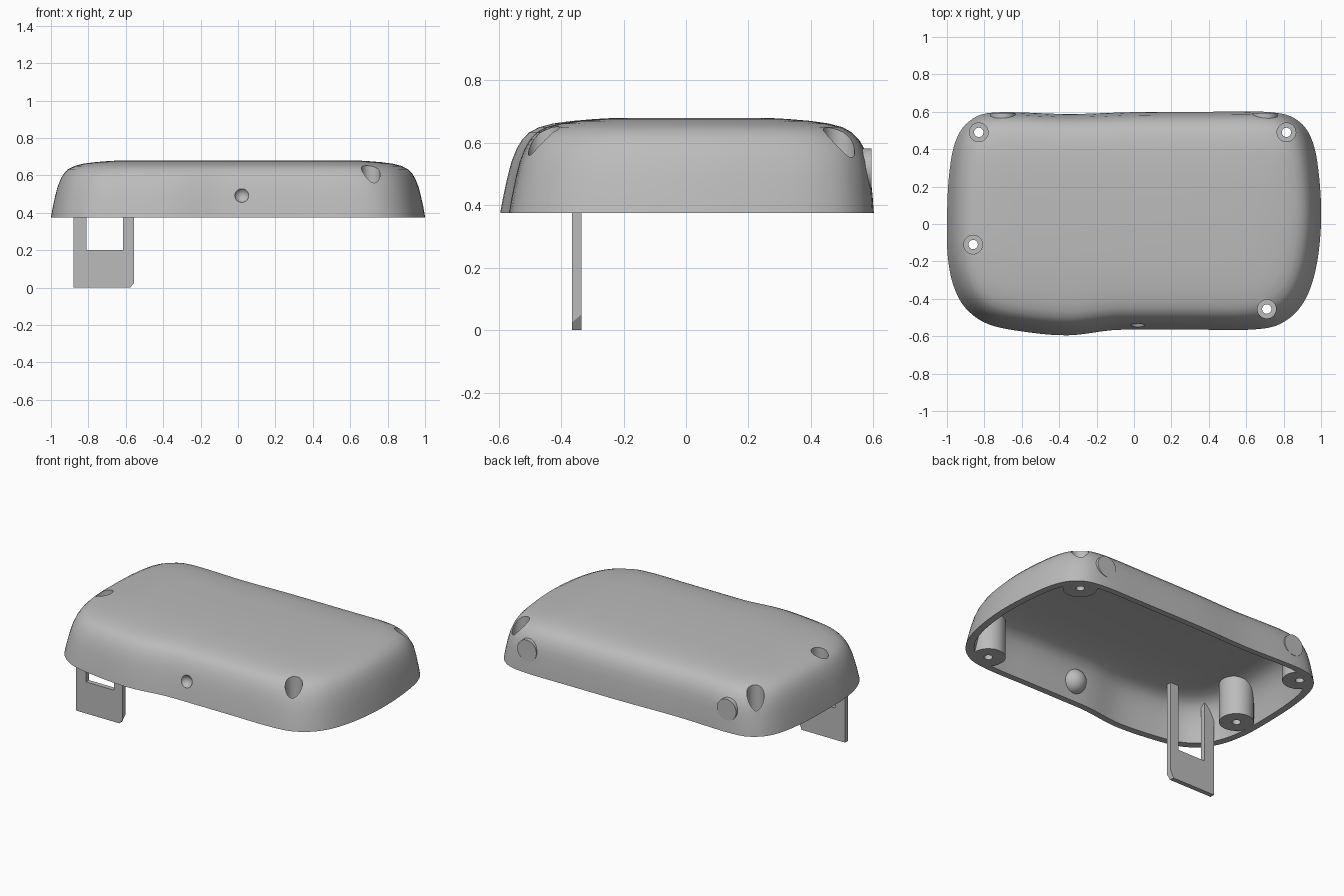
import bpy, bmesh, math
from mathutils import Matrix, Vector

if "Cube" in bpy.data.objects:
    bpy.data.objects.remove(bpy.data.objects["Cube"])

grey = bpy.data.materials.new("plastic_grey")
grey.diffuse_color = (0.5, 0.5, 0.5, 1)
grey.use_nodes = True
grey.node_tree.nodes["Principled BSDF"].inputs["Base Color"].default_value = grey.diffuse_color


def make(name, bm):
    bmesh.ops.recalc_face_normals(bm, faces=bm.faces[:])
    me = bpy.data.meshes.new(name)
    bm.to_mesh(me)
    bm.free()
    ob = bpy.data.objects.new(name, me)
    bpy.context.collection.objects.link(ob)
    me.materials.append(grey)
    return ob


def cylinder(name, r, start, end, seg=40):
    a, b = Vector(start), Vector(end)
    rot = (b - a).to_track_quat('Z', 'Y').to_matrix().to_4x4()
    bm = bmesh.new()
    bmesh.ops.create_cone(bm, cap_ends=True, segments=seg, radius1=r, radius2=r,
                          depth=(b - a).length,
                          matrix=Matrix.Translation((a + b) / 2) @ rot)
    return make(name, bm)


def sphere(name, r, loc):
    bm = bmesh.new()
    bmesh.ops.create_uvsphere(bm, u_segments=32, v_segments=18, radius=r,
                              matrix=Matrix.Translation(loc))
    return make(name, bm)


def combine(target, tool, op):
    """Apply a boolean and discard the tool."""
    mod = target.modifiers.new("cut", 'BOOLEAN')
    mod.operation, mod.object, mod.solver = op, tool, 'EXACT'
    bpy.context.view_layer.objects.active = target
    bpy.ops.object.modifier_apply(modifier=mod.name)
    bpy.data.objects.remove(tool, do_unlink=True)


# Plan outline of the cover, smoothed with a closed spline
OUTLINE = [(-1, 0), (-0.995, -0.18), (-0.965, -0.33), (-0.9, -0.45), (-0.78, -0.535),
           (-0.58, -0.577), (-0.35, -0.595), (-0.12, -0.568), (0.05, -0.565),
           (0.35, -0.565), (0.62, -0.565), (0.78, -0.535), (0.9, -0.43),
           (0.97, -0.25), (1, 0), (0.99, 0.25), (0.955, 0.44), (0.88, 0.55),
           (0.74, 0.597), (0.4, 0.6), (0, 0.598), (-0.35, 0.588), (-0.74, 0.597),
           (-0.88, 0.55), (-0.955, 0.44), (-0.99, 0.25)]


def smooth(points, steps=5):
    out, n = [], len(points)
    for i in range(n):
        p0, p1, p2, p3 = (Vector(points[(i + k) % n]) for k in (-1, 0, 1, 2))
        for s in range(steps):
            t = s / steps
            out.append(0.5 * (2 * p1 + (p2 - p0) * t + (2 * p0 - 5 * p1 + 4 * p2 - p3) * t * t
                              + (3 * p1 - p0 - 3 * p2 + p3) * t ** 3))
    return out


# Side profile: height, inset at front and ends, inset at back
PROFILE = [(0.375, 0, 0), (0.43, 0.01, 0.004), (0.49, 0.023, 0.01), (0.54, 0.036, 0.017),
           (0.58, 0.052, 0.03), (0.61, 0.07, 0.047), (0.633, 0.092, 0.07),
           (0.65, 0.125, 0.1), (0.662, 0.17, 0.145), (0.67, 0.23, 0.2),
           (0.676, 0.3, 0.27), (0.68, 0.37, 0.34)]


def dome(name, wall, drop):
    bm = bmesh.new()
    loops = []
    for z, d, back in PROFILE:
        d, back = d + wall, back + wall
        scale = (1.195 - d - back) / 1.195
        loops.append([bm.verts.new((p.x * (1 - d), -0.595 + d + (p.y + 0.595) * scale, z - drop))
                      for p in smooth(OUTLINE)])
    n = len(loops[0])
    for a, b in zip(loops, loops[1:]):
        for i in range(n):
            j = (i + 1) % n
            bm.faces.new((a[i], a[j], b[j], b[i]))
    bm.faces.new(loops[0][::-1])
    bm.faces.new(loops[-1])
    return make(name, bm)


POSTS = [(-0.83, 0.49), (0.815, 0.49), (-0.86, -0.11), (0.71, -0.455)]

cover = dome("cover", 0, 0)
cavity = dome("cavity", 0.035, 0.04)

# Round pads on the back wall
for x in (-0.7, 0.7):
    combine(cover, cylinder("pad", 0.067, (x, 0.5, 0.515), (x, 0.594, 0.515)), 'UNION')

# Leave screw posts and the inner bump standing in the cavity
for x, y in POSTS:
    combine(cavity, cylinder("post", 0.1, (x, y, 0.3), (x, y, 0.8)), 'DIFFERENCE')
combine(cavity, sphere("bump", 0.075, (0.02, -0.515, 0.495)), 'DIFFERENCE')
combine(cover, cavity, 'DIFFERENCE')

# Screw holes with wide upper recesses
for x, y in POSTS:
    combine(cover, cylinder("recess", 0.05, (x, y, 0.45), (x, y, 0.8)), 'DIFFERENCE')
    combine(cover, cylinder("screw_hole", 0.025, (x, y, 0.3), (x, y, 0.6), 24), 'DIFFERENCE')

# Dimple in the front wall
combine(cover, sphere("dimple", 0.04, (0.02, -0.555, 0.495)), 'DIFFERENCE')

bpy.ops.object.select_all(action='DESELECT')
cover.select_set(True)
bpy.context.view_layer.objects.active = cover
bpy.ops.object.shade_smooth_by_angle(angle=math.radians(30))

# Forked bracket plate hanging below the cover, one lower corner clipped
bm = bmesh.new()
sides = []
for y, c in ((-0.365, 0.025), (-0.335, 0.05)):
    shape = [(-0.88, 0), (-0.555 - 0.022, 0), (-0.555, c), (-0.555, 0.645), (-0.615, 0.64),
             (-0.615, 0.2), (-0.81, 0.2), (-0.81, 0.61), (-0.88, 0.57)]
    sides.append([bm.verts.new((x, y, z)) for x, z in shape])
front, rear = sides
bm.faces.new(front)
bm.faces.new(rear[::-1])
for i in range(len(front)):
    j = (i + 1) % len(front)
    bm.faces.new((front[j], front[i], rear[i], rear[j]))
make("bracket", bm)
